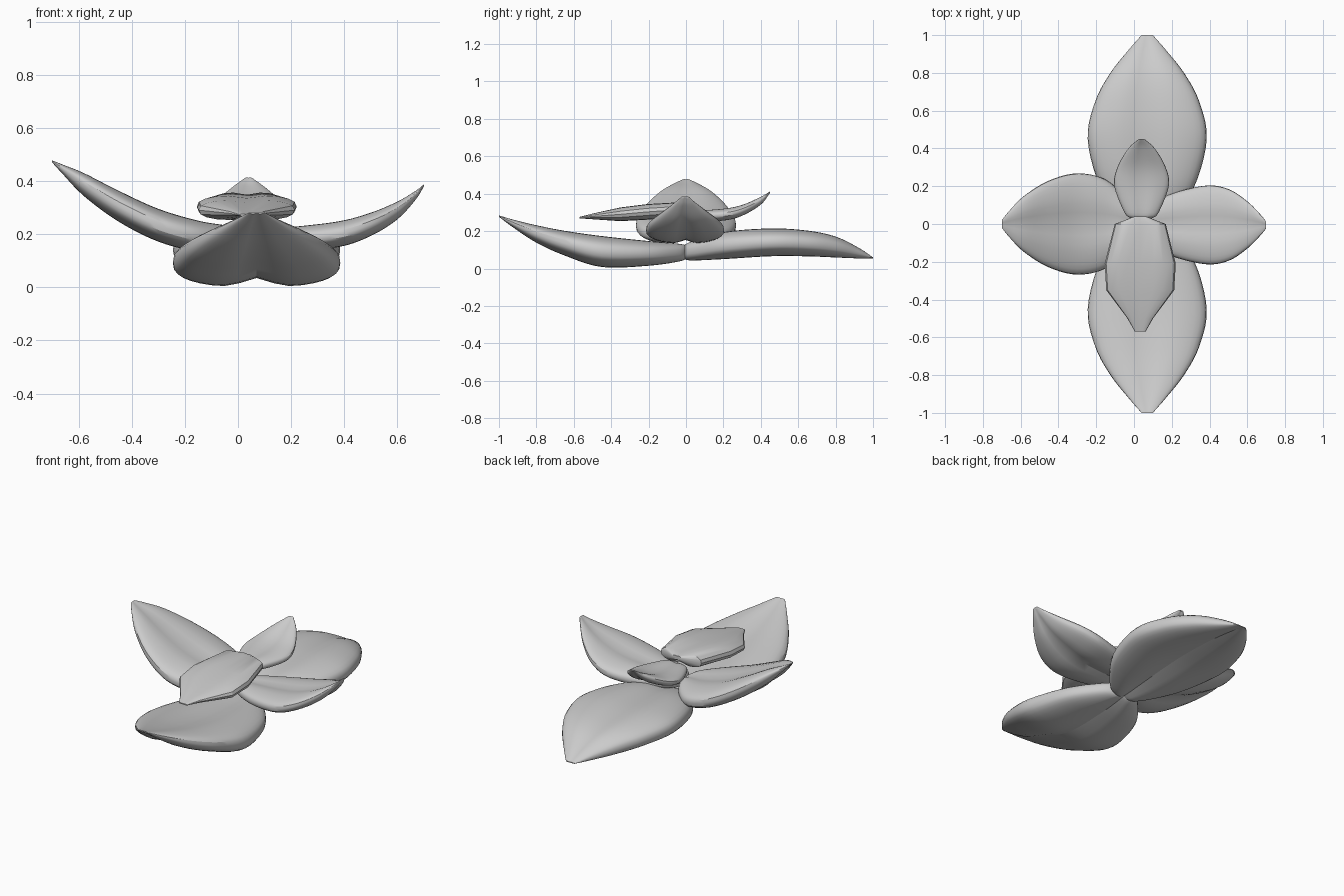
import bpy, bmesh, math
from mathutils import Vector


def resample(rows, sub):
    # Catmull-Rom smoothing of (distance, half width, top, bottom) stations
    r = [Vector(p) for p in rows]
    r = [r[0] * 2 - r[1]] + r + [r[-1] * 2 - r[-2]]
    out = []
    for i in range(1, len(r) - 2):
        a, b, c, d = r[i - 1:i + 3]
        for k in range(sub):
            t = k / sub
            out.append(0.5 * (2 * b + (c - a) * t + (2 * a - 5 * b + 4 * c - d) * t * t
                              + (3 * b - a - 3 * c + d) * t ** 3))
    return out + [r[-2]]


def petal(name, direction, offset, rows, sub=5, sides=36):
    # Loft a fat section with a midrib groove above and below
    d = Vector((direction[0], direction[1], 0))
    p = Vector((-d.y, d.x, 0))
    stations = resample(rows, sub) if sub > 1 else [Vector(q) for q in rows]
    bm = bmesh.new()
    rings = []
    for s, w, top, bot in stations:
        w = max(w, 0.004)
        mid, h = (top + bot) / 2, max((top - bot) / 2, 0.003)
        ring = []
        for k in range(sides):
            a = 2 * math.pi * k / sides
            c, sn = math.cos(a), math.sin(a)
            u = math.copysign(abs(c) ** 0.85, c) if abs(c) > 1e-6 else 0
            v = math.copysign(abs(sn) ** 0.75, sn) if abs(sn) > 1e-6 else 0
            g = max(0, 1 - abs(u) / 0.45)
            v *= 1 - (0.28 * g if v > 0 else 0.42 * g ** 1.3)
            co = d * s + p * (u * w) + Vector((offset[0], offset[1], mid + v * h))
            ring.append(bm.verts.new(co))
        rings.append(ring)
    for a, b in zip(rings, rings[1:]):
        for k in range(sides):
            j = (k + 1) % sides
            bm.faces.new((a[k], a[j], b[j], b[k]))
    # Fan caps at base and tip
    for ring in (rings[0], rings[-1]):
        c = bm.verts.new(sum((v.co for v in ring), Vector()) / sides)
        for k in range(sides):
            bm.faces.new((ring[k], ring[(k + 1) % sides], c))
    bmesh.ops.recalc_face_normals(bm, faces=bm.faces)
    me = bpy.data.meshes.new(name)
    bm.to_mesh(me)
    bm.free()
    ob = bpy.data.objects.new(name, me)
    bpy.context.collection.objects.link(ob)
    bpy.ops.object.select_all(action='DESELECT')
    ob.select_set(True)
    bpy.context.view_layer.objects.active = ob
    bpy.ops.object.shade_smooth_by_angle(angle=math.radians(30))


# Large lower petals
petal("back_large_petal", (0, 1), (0.07, 0), [
    (-0.02, 0.04, 0.11, 0.06), (0.02, 0.12, 0.145, 0.04), (0.2, 0.25, 0.20, 0.045),
    (0.45, 0.315, 0.22, 0.06), (0.65, 0.275, 0.208, 0.06), (0.8, 0.195, 0.175, 0.055),
    (0.92, 0.1, 0.115, 0.052), (1.0, 0.03, 0.06, 0.054)])
petal("front_large_petal", (0, -1), (0.07, 0), [
    (-0.01, 0.04, 0.12, 0.06), (0.03, 0.12, 0.135, 0.036), (0.2, 0.25, 0.152, 0.01),
    (0.45, 0.315, 0.18, 0.002), (0.65, 0.275, 0.207, 0.065), (0.8, 0.195, 0.235, 0.135),
    (0.92, 0.1, 0.262, 0.215), (1.0, 0.03, 0.284, 0.276)])

# Middle side petals
petal("left_petal", (-1, 0), (0, 0), [
    (0.0, 0.04, 0.215, 0.16), (0.04, 0.13, 0.235, 0.138), (0.15, 0.235, 0.255, 0.13),
    (0.3, 0.268, 0.30, 0.167), (0.45, 0.23, 0.368, 0.243), (0.58, 0.15, 0.433, 0.34),
    (0.66, 0.07, 0.463, 0.425), (0.7, 0.02, 0.478, 0.47)])
petal("right_petal", (1, 0), (0, -0.005), [
    (0.02, 0.03, 0.20, 0.16), (0.05, 0.09, 0.215, 0.145), (0.2, 0.165, 0.23, 0.133),
    (0.38, 0.208, 0.252, 0.148), (0.5, 0.19, 0.284, 0.19), (0.6, 0.125, 0.325, 0.253),
    (0.67, 0.055, 0.365, 0.33), (0.7, 0.018, 0.388, 0.38)])

# Small upper petals
petal("back_small_petal", (0, 1), (0.04, 0), [
    (0.03, 0.055, 0.295, 0.265), (0.06, 0.09, 0.31, 0.252), (0.2, 0.144, 0.322, 0.254),
    (0.3, 0.128, 0.342, 0.28), (0.4, 0.07, 0.385, 0.34), (0.45, 0.015, 0.413, 0.405)])
petal("front_small_petal", (0, -1), (0.033, 0), [
    (-0.04, 0.03, 0.345, 0.315), (0.0, 0.135, 0.36, 0.275), (0.21, 0.188, 0.348, 0.257),
    (0.35, 0.18, 0.33, 0.25), (0.5, 0.068, 0.295, 0.262), (0.57, 0.028, 0.276, 0.268)],
    sub=1, sides=20)
